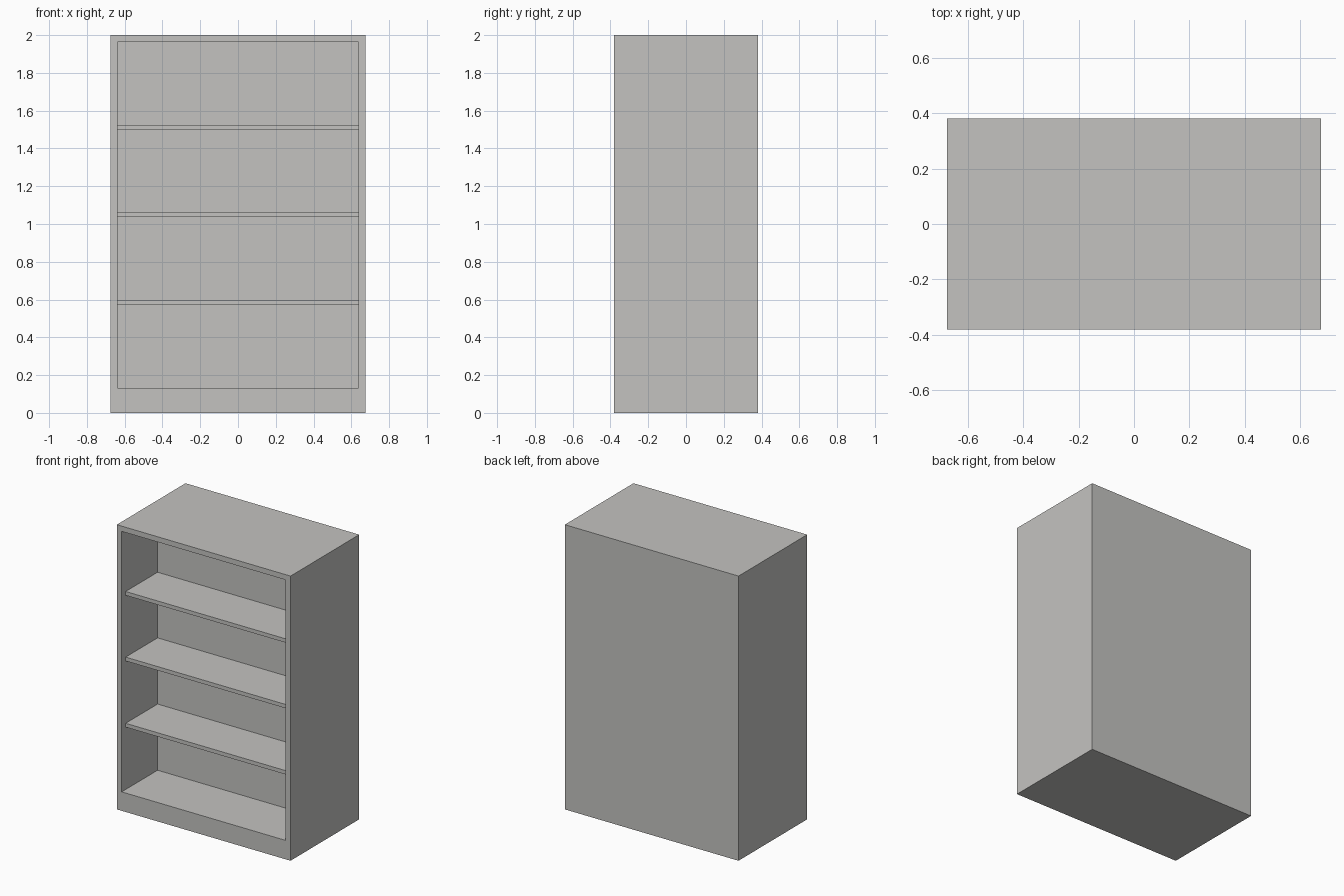
import bpy

if "Cube" in bpy.data.objects:
    bpy.data.objects.remove(bpy.data.objects["Cube"])

# One warm grey for the whole bookcase
grey = bpy.data.materials.new("warm_grey")
grey.diffuse_color = (0.55, 0.545, 0.53, 1)
grey.use_nodes = True
grey.node_tree.nodes["Principled BSDF"].inputs["Base Color"].default_value = grey.diffuse_color

W, D, H = 0.675, 0.381, 2.0      # half width, half depth, height
IN = 0.637                       # half width of the opening
BACK = 0.017                     # y of the inner back face
Z0, Z1 = 0.133, 1.963            # opening bottom and top
SHELF_FRONT = -0.337


def prism(name, loops, faces):
    mesh = bpy.data.meshes.new(name)
    mesh.from_pydata(loops, [], faces)
    mesh.materials.append(grey)
    obj = bpy.data.objects.new(name, mesh)
    bpy.context.collection.objects.link(obj)
    return obj


def rect(x, z0, z1, y):
    return [(-x, y, z0), (x, y, z0), (x, y, z1), (-x, y, z1)]


# Carcass: outer back, outer front, opening rim, inner back as four rings
rings = [rect(W, 0, H, D), rect(W, 0, H, -D),
         rect(IN, Z0, Z1, -D), rect(IN, Z0, Z1, BACK)]
faces = [(3, 2, 1, 0), (12, 13, 14, 15)]
for r in range(3):
    for i in range(4):
        j = (i + 1) % 4
        faces.append((4 * r + i, 4 * r + j, 4 * r + 4 + j, 4 * r + 4 + i))
prism("bookcase_carcass", sum(rings, []), faces)

# Three shelves, set back slightly from the front
for n, top in enumerate((0.598, 1.063, 1.524), 1):
    v = rect(IN, top - 0.027, top, SHELF_FRONT) + rect(IN, top - 0.027, top, BACK)
    f = [(0, 1, 2, 3), (7, 6, 5, 4)]
    f += [(i, 4 + i, 4 + (i + 1) % 4, (i + 1) % 4) for i in range(4)]
    prism(f"shelf_{n}", v, f)

# Make every normal point outward
import bmesh
for obj in bpy.context.collection.objects:
    bm = bmesh.new()
    bm.from_mesh(obj.data)
    bmesh.ops.recalc_face_normals(bm, faces=bm.faces)
    bm.to_mesh(obj.data)
    bm.free()
